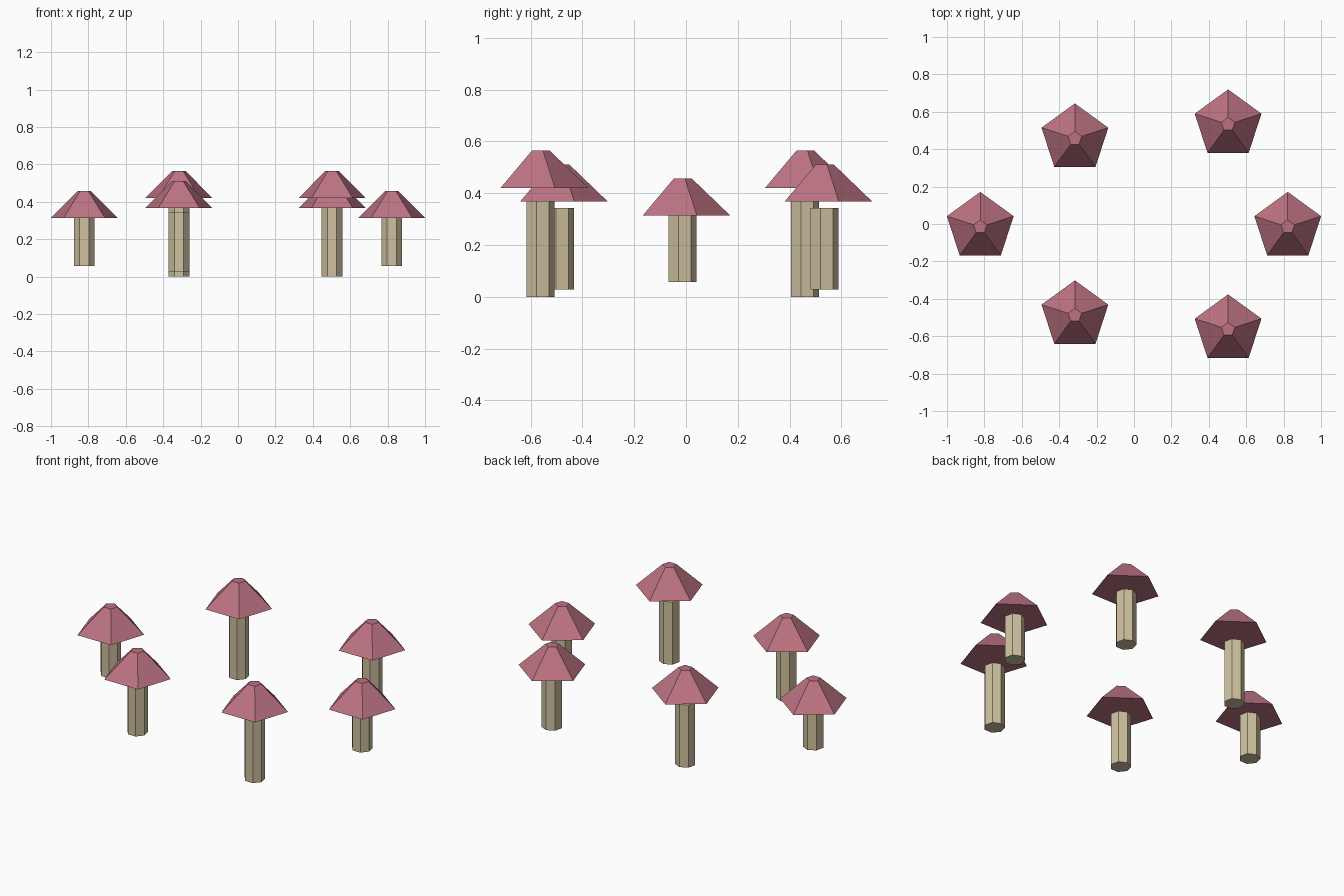
import bpy
import math

if "Cube" in bpy.data.objects:
    bpy.data.objects.remove(bpy.data.objects["Cube"])


def material(name, color):
    m = bpy.data.materials.new(name)
    m.diffuse_color = (*color, 1)
    m.use_nodes = True
    m.node_tree.nodes["Principled BSDF"].inputs["Base Color"].default_value = m.diffuse_color
    return m


stem_mat = material("tan", (0.62, 0.53, 0.35))
cap_mat = material("rose", (0.50, 0.17, 0.22))


def frustum(name, sides, r_low, r_high, x, y, z_low, z_high, mat):
    bpy.ops.mesh.primitive_cone_add(
        vertices=sides, radius1=r_low, radius2=r_high, depth=z_high - z_low,
        location=(x, y, (z_low + z_high) / 2))
    ob = bpy.context.object
    ob.name = name
    ob.data.materials.append(mat)


# Ring of mushrooms: x, y, stem height
SHORT, MID, TALL = 0.257, 0.314, 0.37
ring = [
    (0.822, 0.0, SHORT), (0.503, 0.548, MID), (-0.316, 0.473, TALL),
    (-0.822, 0.0, SHORT), (-0.316, -0.473, MID), (0.503, -0.548, TALL),
]
Y_SHIFT = -0.016    # pentagons point to +y, so their centres sit slightly forward
STEM_MID = 0.185    # all stems share one mid height
CAP_HEIGHT = 0.144

for i, (x, y, h) in enumerate(ring, 1):
    y += Y_SHIFT
    # seven-sided stem
    frustum(f"stem_{i}", 7, 0.057, 0.057, x, y,
            STEM_MID - h / 2, STEM_MID + h / 2, stem_mat)
    # five-sided cap, hovering a little over the taller stems
    base = 0.313 + (h - SHORT) * 0.95
    frustum(f"cap_{i}", 5, 0.1875, 0.038, x, y, base, base + CAP_HEIGHT, cap_mat)
